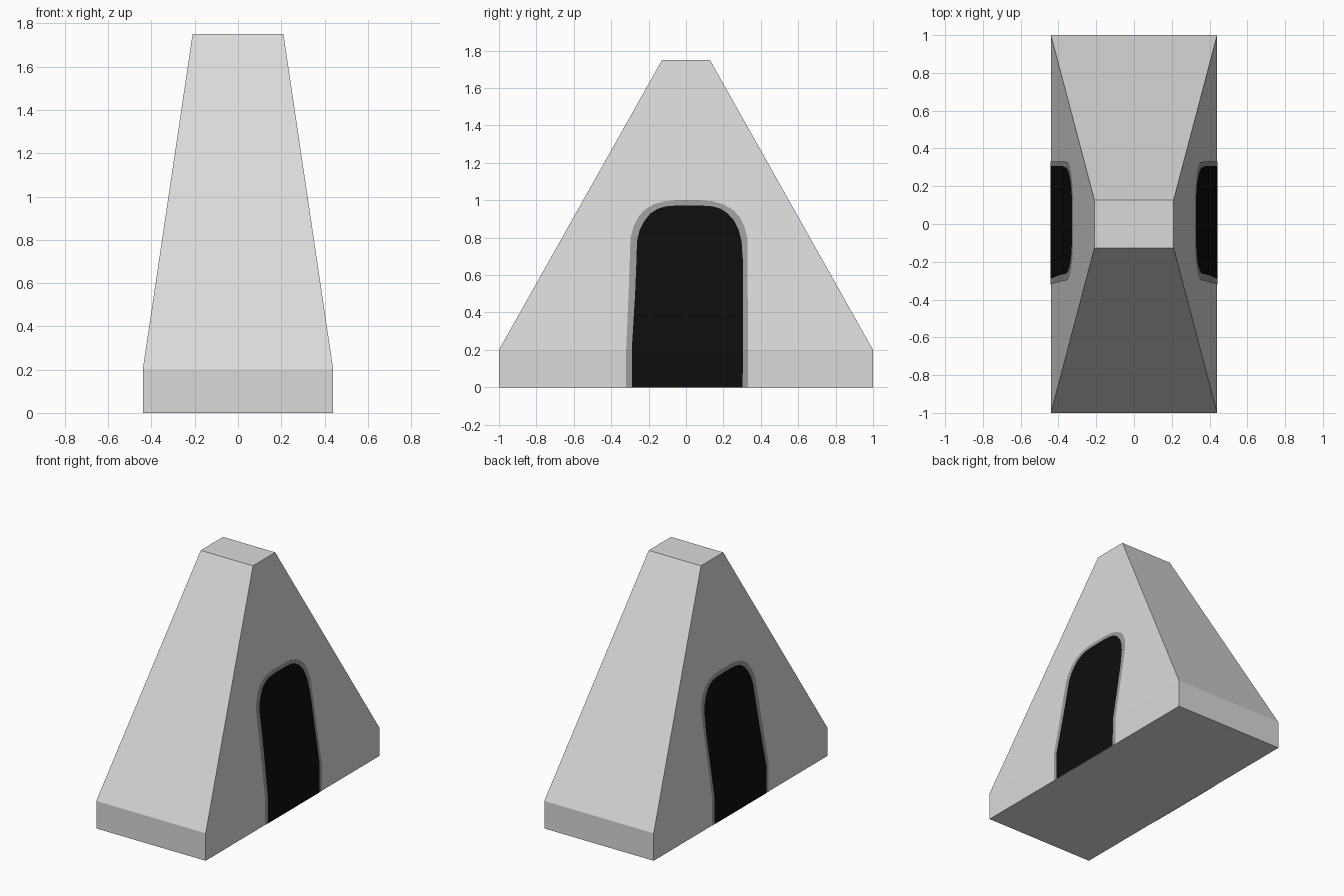
import bpy
import bmesh

if "Cube" in bpy.data.objects:
    bpy.data.objects.remove(bpy.data.objects["Cube"])


def material(name, value):
    m = bpy.data.materials.new(name)
    m.diffuse_color = (value, value, value, 1)
    m.use_nodes = True
    m.node_tree.nodes["Principled BSDF"].inputs["Base Color"].default_value = m.diffuse_color
    return m


stone = material("light grey", 0.70)
trim = material("mid grey", 0.33)
dark = material("near black", 0.004)

HALF_X, HALF_Y, BASE_Z = 0.44, 1.0, 0.2
TOP_X, TOP_Y, TOP_Z = 0.21, 0.128, 1.75


def make_object(name, bm, mat):
    bmesh.ops.recalc_face_normals(bm, faces=bm.faces)
    me = bpy.data.meshes.new(name)
    bm.to_mesh(me)
    bm.free()
    me.materials.append(mat)
    ob = bpy.data.objects.new(name, me)
    bpy.context.collection.objects.link(ob)
    return ob


def side_x(z):
    """Half width of the body at a height."""
    t = max(0, (z - BASE_Z) / (TOP_Z - BASE_Z))
    return HALF_X + (TOP_X - HALF_X) * t


# Body: upright base course below a tapering block
bm = bmesh.new()
rings = []
for x, y, z in ((HALF_X, HALF_Y, 0), (HALF_X, HALF_Y, BASE_Z), (TOP_X, TOP_Y, TOP_Z)):
    rings.append([bm.verts.new((sx * x, sy * y, z))
                  for sx, sy in ((-1, -1), (1, -1), (1, 1), (-1, 1))])
for a, b in zip(rings, rings[1:]):
    for i in range(4):
        j = (i + 1) % 4
        bm.faces.new((a[i], a[j], b[j], b[i]))
bm.faces.new(rings[0][::-1])
bm.faces.new(rings[-1])
make_object("body", bm, stone)


# Doorways: thin plates following the side walls, given as (z, y left, y right)
def plate(name, rows, side, lift, mat):
    bm = bmesh.new()
    pairs = [[bm.verts.new((side * (side_x(z) + lift), y, z)) for y in (y0, y1)]
             for z, y0, y1 in rows]
    for a, b in zip(pairs, pairs[1:]):
        bm.faces.new((a[0], a[1], b[1], b[0]))
    # make every plate face outward
    bmesh.ops.recalc_face_normals(bm, faces=bm.faces)
    bm.normal_update()
    flip = sum(f.normal.x for f in bm.faces) * side < 0
    me = bpy.data.meshes.new(name)
    if flip:
        bmesh.ops.reverse_faces(bm, faces=bm.faces)
    bm.to_mesh(me)
    bm.free()
    me.materials.append(mat)
    bpy.context.collection.objects.link(bpy.data.objects.new(name, me))


frame_rows = [(0, -0.32, 0.332), (0.2, -0.32, 0.332), (0.5, -0.307, 0.33),
              (0.7, -0.30, 0.33), (0.8, -0.297, 0.328), (0.86, -0.28, 0.312),
              (0.91, -0.255, 0.288), (0.95, -0.22, 0.25), (0.98, -0.17, 0.195),
              (0.995, -0.11, 0.14), (1.0, -0.06, 0.08)]
opening_rows = [(0, -0.29, 0.302), (0.2, -0.29, 0.306), (0.5, -0.272, 0.306),
                (0.65, -0.266, 0.306), (0.78, -0.262, 0.297), (0.84, -0.248, 0.282),
                (0.89, -0.222, 0.258), (0.93, -0.19, 0.222), (0.955, -0.15, 0.185),
                (0.967, -0.11, 0.145), (0.972, -0.05, 0.08)]

for side, label in ((1, "right"), (-1, "left")):
    plate("doorway_frame_" + label, frame_rows, side, 0.0015, trim)
    plate("doorway_opening_" + label, opening_rows, side, 0.003, dark)
